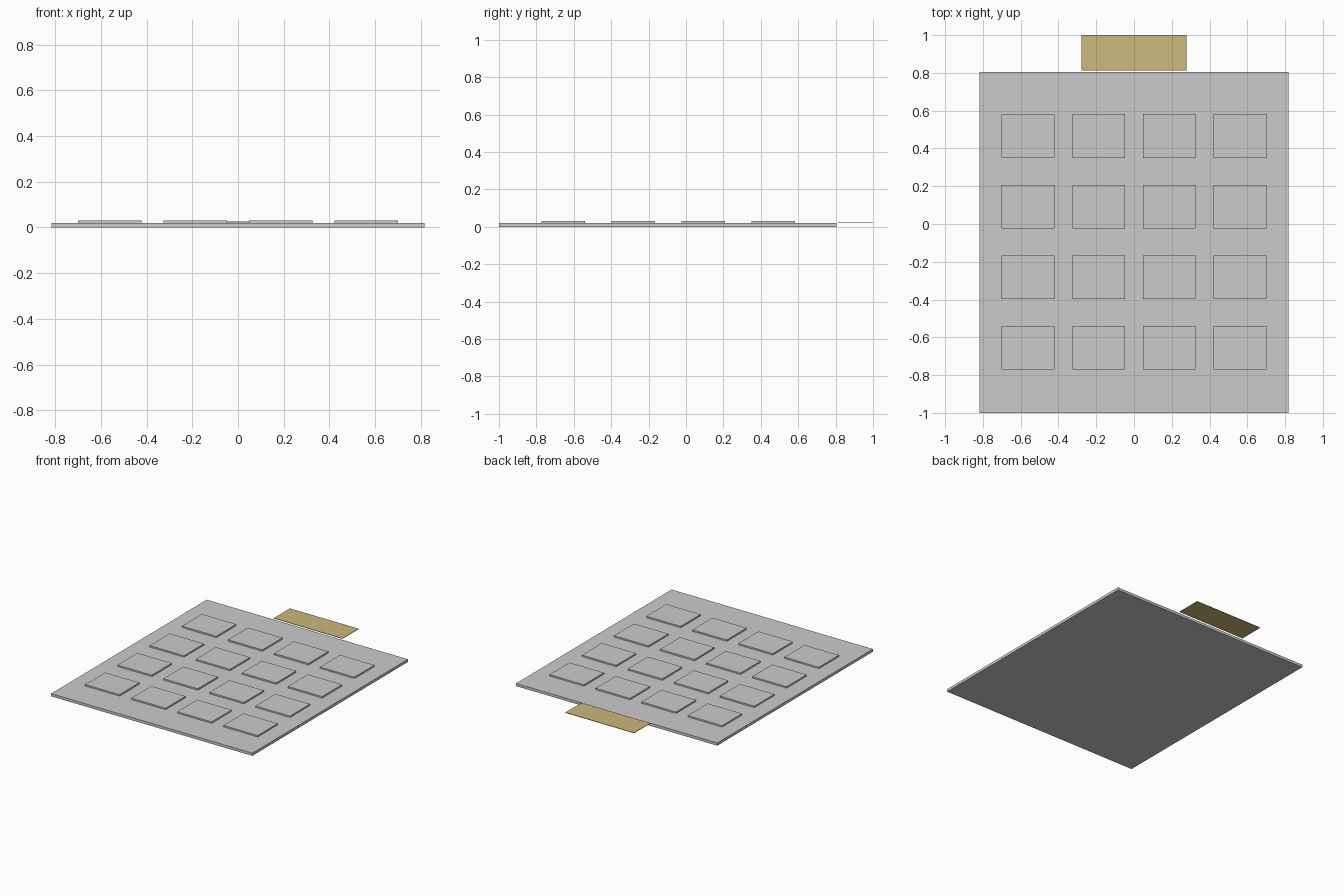
import bpy

if "Cube" in bpy.data.objects:
    bpy.data.objects.remove(bpy.data.objects["Cube"])


def box(name, x, y, z):
    """Axis-aligned box from (min, max) ranges."""
    bpy.ops.mesh.primitive_cube_add(size=1, location=[(a + b) / 2 for a, b in (x, y, z)])
    ob = bpy.context.object
    ob.name = name
    ob.scale = [b - a for a, b in (x, y, z)]
    bpy.ops.object.transform_apply(location=False, rotation=False, scale=True)
    return ob


# Base plate
box("base_plate", (-0.817, 0.817), (-1.0, 0.804), (0.0, 0.02))

# 4 x 4 grid of raised pads
PITCH, W, D = 0.374, 0.279, 0.231
for row in range(4):
    for col in range(4):
        cx = (col - 1.5) * PITCH
        cy = 0.466 - row * PITCH
        box(f"pad_{row}_{col}", (cx - W / 2, cx + W / 2), (cy - D / 2, cy + D / 2), (0.02, 0.031))

# Thin tan connector tab behind the plate
tab = box("connector_tab", (-0.279, 0.279), (0.813, 1.0), (0.022, 0.0255))
tan = bpy.data.materials.new("tan")
tan.diffuse_color = (0.6, 0.48, 0.2, 1)
tan.use_nodes = True
tan.node_tree.nodes["Principled BSDF"].inputs["Base Color"].default_value = tan.diffuse_color
tab.data.materials.append(tan)
